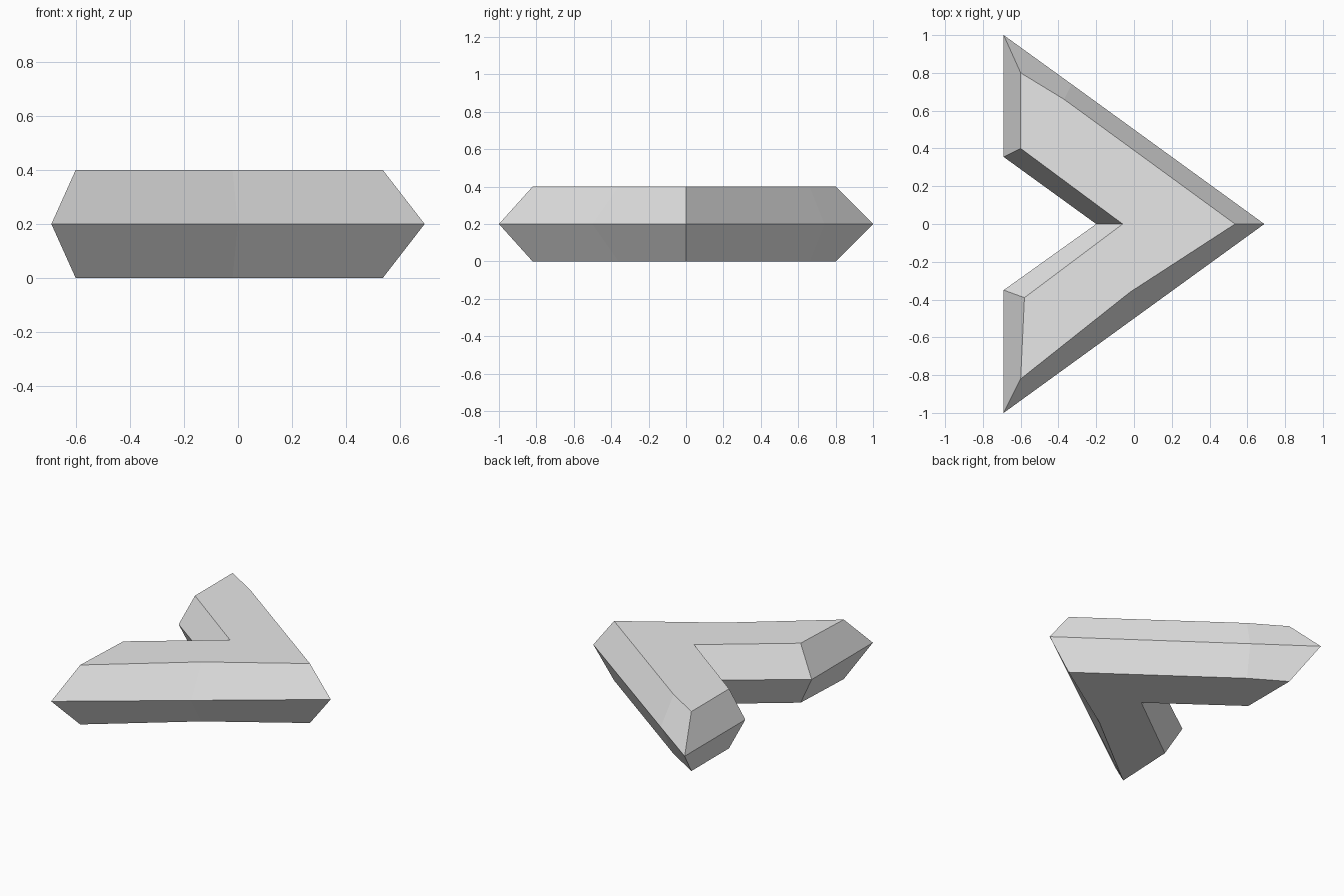
import bpy
import bmesh

cube = bpy.data.objects.get("Cube")
if cube:
    bpy.data.objects.remove(cube, do_unlink=True)

# Single light grey material
grey = bpy.data.materials.new("light_grey")
grey.use_nodes = True
colour = (0.8, 0.8, 0.8, 1)
grey.diffuse_color = colour
grey.node_tree.nodes["Principled BSDF"].inputs["Base Color"].default_value = colour

# Outlines, counter-clockwise from the tip: widest ridge and bevelled cap
ridge = [(0.69, 0), (-0.33, 0.74), (-0.69, 1), (-0.69, 0.355),
         (-0.2, 0), (-0.69, -0.35), (-0.69, -1), (0, -0.5)]
cap = [(0.535, 0), (-0.37, 0.66), (-0.6, 0.8), (-0.6, 0.4),
       (-0.06, 0), (-0.58, -0.39), (-0.6, -0.82), (-0.02, -0.36)]
HEIGHT = 0.4

# Stack bottom cap, ridge and top cap, then join them with side faces
bm = bmesh.new()
levels = [(cap, 0), (ridge, HEIGHT / 2), (cap, HEIGHT)]
rings = [[bm.verts.new((x, y, z)) for x, y in outline] for outline, z in levels]
for low, high in zip(rings, rings[1:]):
    for i in range(len(low)):
        j = (i + 1) % len(low)
        bm.faces.new((low[i], low[j], high[j], high[i]))
bm.faces.new(rings[0][::-1])
bm.faces.new(rings[-1])
bmesh.ops.recalc_face_normals(bm, faces=bm.faces)

mesh = bpy.data.meshes.new("arrowhead")
bm.to_mesh(mesh)
bm.free()
mesh.materials.append(grey)
arrowhead = bpy.data.objects.new("arrowhead", mesh)
bpy.context.collection.objects.link(arrowhead)
